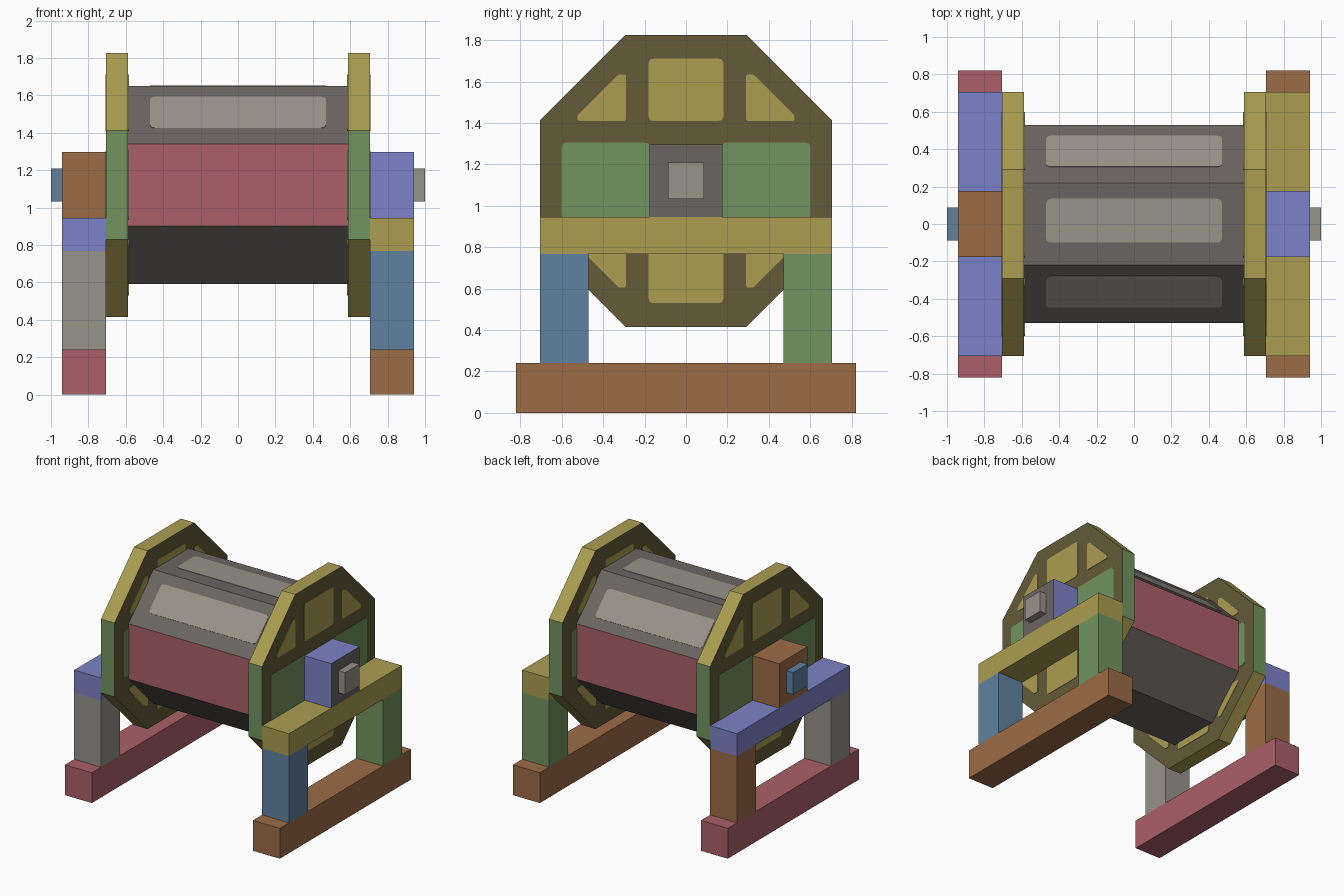
import bpy, bmesh, math
from mathutils import Matrix, Vector

if "Cube" in bpy.data.objects:
    bpy.data.objects.remove(bpy.data.objects["Cube"], do_unlink=True)


def material(name, hexcode):
    rgb = [int(hexcode[i:i + 2], 16) / 255 for i in (0, 2, 4)]
    col = [c / 12.92 if c <= 0.04045 else ((c + 0.055) / 1.055) ** 2.4 for c in rgb] + [1]
    m = bpy.data.materials.new(name)
    m.use_nodes = True
    m.diffuse_color = col
    m.node_tree.nodes["Principled BSDF"].inputs["Base Color"].default_value = col
    return m


YELLOW = material("ochre yellow", "AB9D51")
OLIVE = material("dark olive", "645B38")
GREEN = material("leaf green", "71945F")
RED = material("dusty red", "AA6067")
DARK = material("dark grey", "6A6561")
LIGHT = material("light grey", "97938A")
VIOLET = material("lavender", "7C83C7")
BROWN = material("wood brown", "9C6C47")
BLUE = material("steel blue", "6082A0")

AXIS_Z = 1.12          # height of the drum axis


def finish(name, bm, mats, rule=None):
    """Turn a bmesh into an object; rule picks a material index per face normal."""
    bmesh.ops.recalc_face_normals(bm, faces=bm.faces)
    bm.normal_update()
    if rule:
        for f in bm.faces:
            f.material_index = rule(f.normal)
    me = bpy.data.meshes.new(name)
    bm.to_mesh(me)
    bm.free()
    for m in mats:
        me.materials.append(m)
    ob = bpy.data.objects.new(name, me)
    bpy.context.scene.collection.objects.link(ob)
    return ob


def box(name, x, y, z, mats, rule=None):
    bm = bmesh.new()
    bmesh.ops.create_cube(bm, size=1)
    for v in bm.verts:
        v.co = [lo + (c + 0.5) * (hi - lo) for c, (lo, hi) in zip(v.co, (x, y, z))]
    return finish(name, bm, mats, rule)


def octagon(name, x0, x1, apothem, mats, rule):
    """Eight-sided prism along x with a flat top."""
    bm = bmesh.new()
    r = apothem / math.cos(math.pi / 8)
    angles = [math.pi / 8 + i * math.pi / 4 for i in range(8)]
    f = bm.faces.new([bm.verts.new((x0, r * math.cos(a), AXIS_Z + r * math.sin(a))) for a in angles])
    ext = bmesh.ops.extrude_face_region(bm, geom=[f], use_keep_orig=True)
    moved = [g for g in ext["geom"] if isinstance(g, bmesh.types.BMVert)]
    bmesh.ops.translate(bm, verts=moved, vec=(x1 - x0, 0, 0))
    return finish(name, bm, mats, rule)


def plate(name, pts, origin, u, v, n, mat, radius=0.02, thick=0.003):
    """Thin polygon with rounded corners, laid on the plane u, v and raised along n."""
    bm = bmesh.new()
    f = bm.faces.new([bm.verts.new((a, b, 0)) for a, b in pts])
    bmesh.ops.bevel(bm, geom=bm.verts[:], offset=radius, segments=3, profile=0.5, affect='VERTICES')
    ext = bmesh.ops.extrude_face_region(bm, geom=bm.faces[:], use_keep_orig=True)
    moved = [g for g in ext["geom"] if isinstance(g, bmesh.types.BMVert)]
    bmesh.ops.translate(bm, verts=moved, vec=(0, 0, thick))
    rot = Matrix((u, v, n)).transposed().to_4x4()
    bmesh.ops.transform(bm, matrix=Matrix.Translation(origin) @ rot, verts=bm.verts[:])
    return finish(name, bm, [mat])


def rect(a0, a1, b0, b1):
    return [(a0, b0), (a1, b0), (a1, b1), (a0, b1)]


# Drum with red front and back sides
octagon("drum", -0.59, 0.59, 0.53, [DARK, RED], lambda n: int(abs(n.y) > 0.9))

# Light plates on the three upper drum sides
for label, deg in (("front", -45), ("top", 0), ("back", 45)):
    a = math.radians(deg)
    n = Vector((0, math.sin(a), math.cos(a)))
    t = Vector((0, math.cos(a), -math.sin(a)))
    plate(f"drum_plate_{label}", rect(-0.47, 0.47, -0.10, 0.135),
          Vector((0, 0, AXIS_Z)) + n * 0.53, Vector((1, 0, 0)), t, n, LIGHT, 0.025)

# End flanges with painted panels on both faces
corner = [(0.29, 0.29), (0.525, 0.29), (0.525, 0.315), (0.325, 0.515), (0.29, 0.515)]
for side, s in (("left", 1), ("right", -1)):
    octagon(f"flange_{side}", s * 0.587, s * 0.705, 0.705, [YELLOW, OLIVE, GREEN],
            lambda n: 1 if abs(n.x) > 0.9 else 2 if abs(n.y) > 0.9 else 0)
    for face, x, d in (("outer", 0.705, s), ("inner", 0.587, -s)):
        def panel(name, pts, mat, radius=0.02):
            plate(f"flange_{side}_{face}_{name}", pts, Vector((s * x, 0, AXIS_Z)),
                  Vector((0, 1, 0)), Vector((0, 0, 1)), Vector((d, 0, 0)), mat, radius)
        for level, k in (("upper", 1), ("lower", -1)):
            panel(f"{level}_panel", rect(-0.18, 0.18, k * 0.29, k * 0.59), YELLOW)
            for end, j in (("back", 1), ("front", -1)):
                panel(f"{level}_{end}_corner_panel", [(j * p, k * q) for p, q in corner], YELLOW, 0.01)
        for end, j in (("back", 1), ("front", -1)):
            panel(f"{end}_green_panel", rect(j * 0.175, j * 0.60, -0.185, 0.185), GREEN)

# Side stands: colours for base, front post, back post, beam, bearing, axle end
stands = {
    "left": (1, BROWN, BLUE, GREEN, YELLOW, VIOLET, LIGHT),
    "right": (-1, RED, LIGHT, BROWN, VIOLET, BROWN, BLUE),
}
for side, (s, base, front, back, beam, bearing, axle) in stands.items():
    xs = sorted((s * 0.705, s * 0.94))
    box(f"base_rail_{side}", xs, (-0.82, 0.82), (0, 0.24), [base])
    box(f"front_post_{side}", xs, (-0.705, -0.47), (0.24, 0.767), [front])
    box(f"back_post_{side}", xs, (0.47, 0.705), (0.24, 0.767), [back])
    box(f"beam_{side}", xs, (-0.705, 0.705), (0.767, 0.945), [beam])
    # The left bearing has a dark outer face
    box(f"bearing_block_{side}", xs, (-0.177, 0.177), (0.945, 1.297), [bearing, DARK],
        lambda n: int(n.x > 0.9 and s > 0))
    box(f"axle_end_{side}", sorted((s * 0.94, s * 1.0)), (-0.088, 0.088), (1.033, 1.208), [axle])
